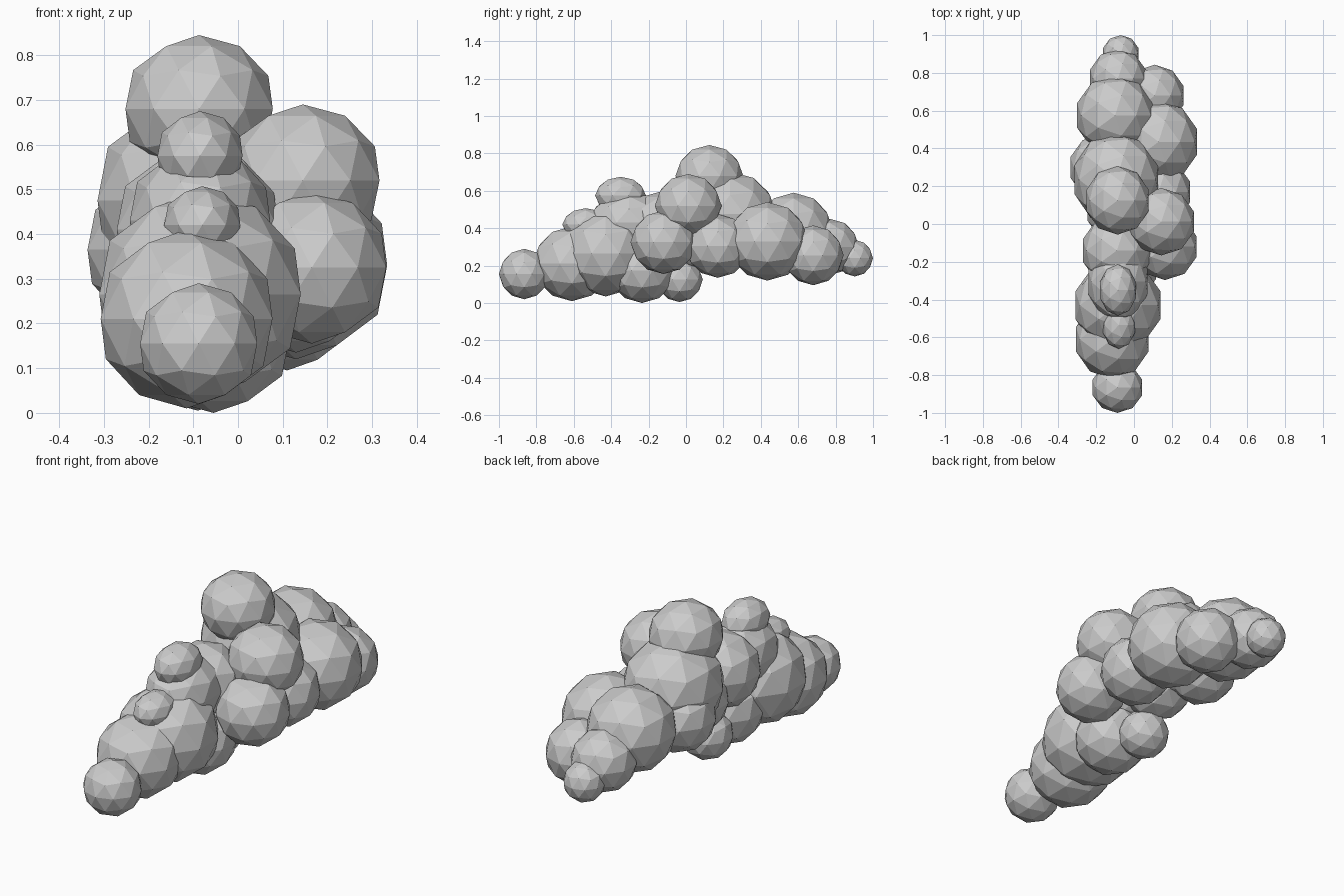
import bpy


# Low-poly puff: a flat-shaded icosphere, slightly stretched along the cloud
def puff(name, x, y, z, r, sx=1.03, sy=1.04):
    bpy.ops.mesh.primitive_ico_sphere_add(subdivisions=2, radius=r, location=(x, y, z))
    ob = bpy.context.object
    ob.name = name
    ob.scale = (sx, sy, 1)


# Front arm of the cloud, rising toward the middle
front_puffs = [
    (-0.088, -0.865, 0.155, 0.135, 1.02, 1.0),
    (-0.115, -0.61, 0.21, 0.20, 1.01, 1.05),
    (-0.085, -0.43, 0.265, 0.23),
    (-0.085, -0.305, 0.43, 0.165, 1.0, 1.3),
    (-0.055, -0.235, 0.175, 0.175),
    (-0.09, -0.14, 0.41, 0.185),
    (-0.09, -0.035, 0.125, 0.12),
]

# Main body, falling away to the tail
body_puffs = [
    (-0.09, 0.07, 0.34, 0.16),
    (-0.093, 0.235, 0.475, 0.228, 1.02, 1.1),
    (-0.17, 0.30, 0.365, 0.17),
    (-0.10, 0.575, 0.385, 0.205),
    (-0.085, 0.77, 0.30, 0.15),
    (-0.07, 0.902, 0.24, 0.098, 1.0, 1.0),
]

# Row of puffs bulging out on the right side
side_puffs = [
    (0.145, 0.012, 0.52, 0.17, 1.06, 1.05),
    (0.165, -0.12, 0.325, 0.17),
    (0.13, 0.17, 0.305, 0.17),
    (0.13, 0.435, 0.33, 0.21, 1.02, 1.05),
    (0.11, 0.68, 0.255, 0.16, 1.0, 1.02),
]

# Small puffs on top
top_puffs = [
    (-0.087, 0.125, 0.68, 0.165, 1.05, 1.1),
    (-0.085, -0.35, 0.575, 0.10, 1.0, 1.36),
    (-0.08, -0.535, 0.42, 0.087, 1.03, 1.45),
]

groups = {"front_puff": front_puffs, "body_puff": body_puffs,
          "side_puff": side_puffs, "top_puff": top_puffs}
for group, puffs in groups.items():
    for i, p in enumerate(puffs, 1):
        puff(f"{group}_{i}", *p)
